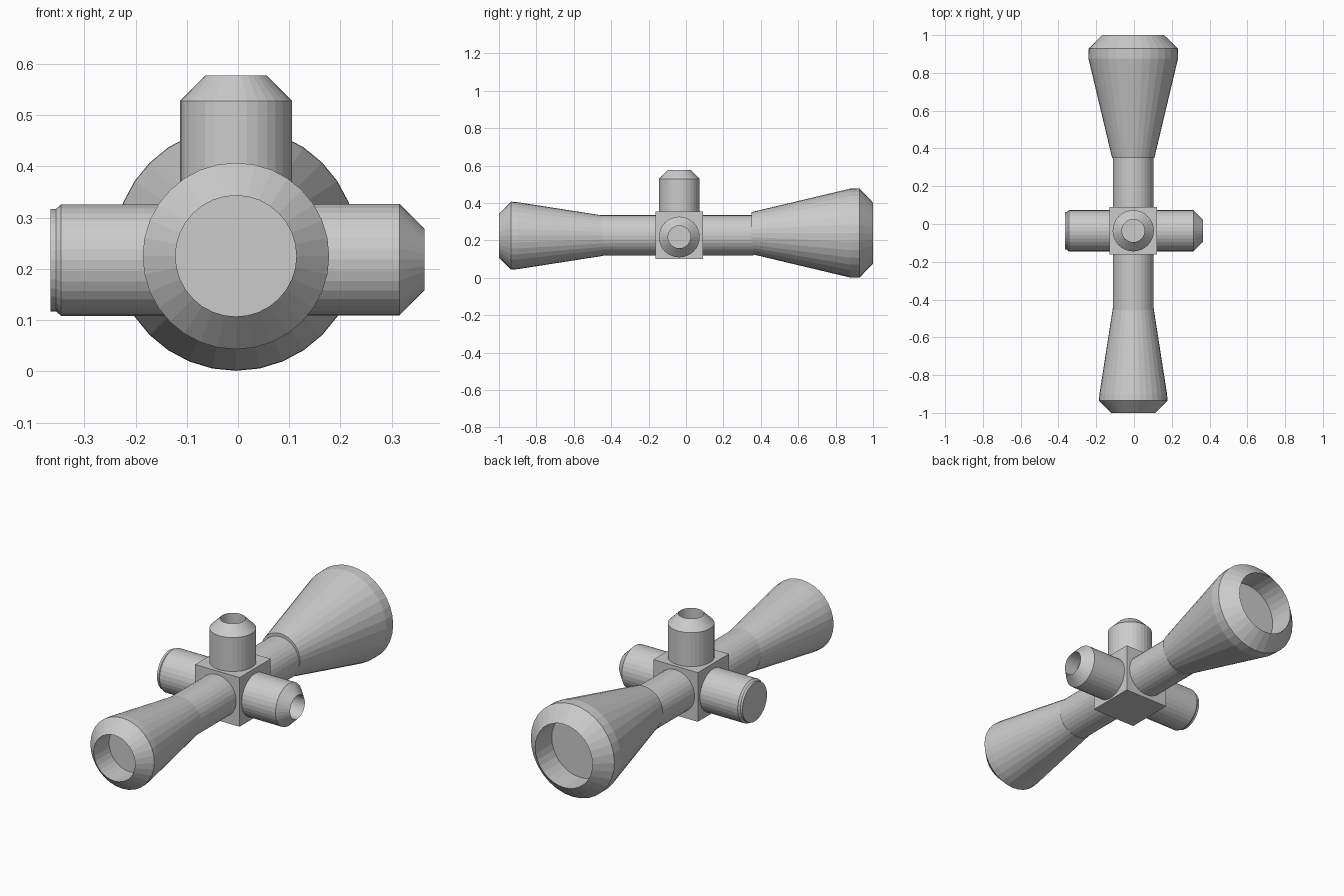
import bpy, bmesh
from math import cos, sin, tau
from mathutils import Vector

if "Cube" in bpy.data.objects:
    bpy.data.objects.remove(bpy.data.objects["Cube"])

SIDES = 32
CX, CY = -0.004, -0.036   # scope axis in x, turret block centre in y
TZ = 0.227                # height of the tube axis


def add_object(name, bm):
    bmesh.ops.recalc_face_normals(bm, faces=bm.faces)
    mesh = bpy.data.meshes.new(name)
    bm.to_mesh(mesh)
    bm.free()
    obj = bpy.data.objects.new(name, mesh)
    bpy.context.collection.objects.link(obj)
    return obj


def lathe(name, origin, axis, profile):
    """Closed flat-shaded turned part: profile is (distance along axis, radius)."""
    axis, origin = Vector(axis), Vector(origin)
    u = Vector((axis.y, axis.z, axis.x))
    v = axis.cross(u)
    bm = bmesh.new()
    rings = []
    for d, r in profile:
        rings.append([bm.verts.new(origin + axis * d + r * (u * cos(tau * i / SIDES) + v * sin(tau * i / SIDES)))
                      for i in range(SIDES)])
    for a, b in zip(rings, rings[1:]):
        for i in range(SIDES):
            j = (i + 1) % SIDES
            bm.faces.new((a[i], a[j], b[j], b[i]))
    bm.faces.new(rings[0])
    bm.faces.new(rings[-1])
    return add_object(name, bm)


# Central tube
lathe("main_tube", (CX, 0, TZ), (0, 1, 0), [(-0.46, 0.108), (0.36, 0.108)])

# Flared eyepiece with recessed lens, towards the front
lathe("eyepiece", (CX, 0, 0.225), (0, -1, 0),
      [(0.445, 0.108), (0.90, 0.179), (0.935, 0.182), (1.0, 0.118), (0.875, 0.118)])

# Flared objective bell with recessed lens, towards the back
lathe("objective_bell", (CX, 0, 0.239), (0, 1, 0),
      [(0.35, 0.112), (0.875, 0.237), (0.928, 0.238), (1.0, 0.163), (0.865, 0.163)])

# Square turret block
bm = bmesh.new()
bmesh.ops.create_cube(bm, size=0.253)
bmesh.ops.translate(bm, verts=bm.verts, vec=(CX, CY, TZ))
add_object("turret_block", bm)

# Chamfered, hollow-ended adjustment turrets: top and right
lathe("top_turret", (CX, CY, 0), (0, 0, 1),
      [(0.30, 0.109), (0.528, 0.109), (0.577, 0.06), (0.50, 0.06)])
lathe("side_turret", (0, CY, 0.218), (1, 0, 0),
      [(0.08, 0.109), (0.315, 0.109), (0.364, 0.06), (0.287, 0.06)])

# Plain capped knob on the left
lathe("focus_knob", (0, CY, 0.217), (-1, 0, 0),
      [(0.08, 0.109), (0.345, 0.109), (0.355, 0.1), (0.366, 0.1)])
